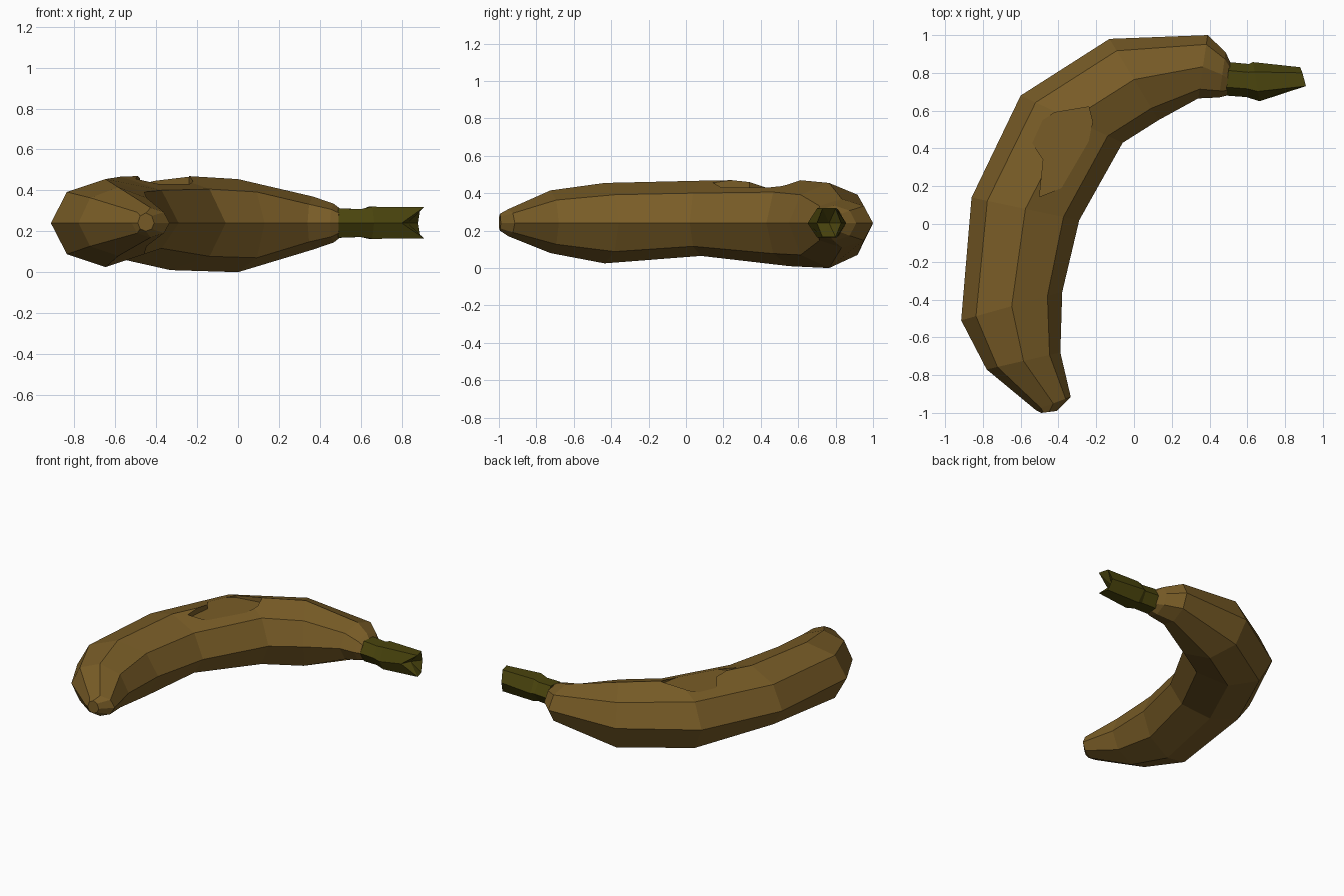
import bpy, bmesh, math
from mathutils import Vector

if "Cube" in bpy.data.objects:
    bpy.data.objects.remove(bpy.data.objects["Cube"])

MID = 0.24


def material(name, color):
    m = bpy.data.materials.new(name)
    m.diffuse_color = (*color, 1)
    m.use_nodes = True
    m.node_tree.nodes["Principled BSDF"].inputs["Base Color"].default_value = m.diffuse_color
    return m


def finish(name, bm, mat=None):
    bmesh.ops.recalc_face_normals(bm, faces=bm.faces)
    me = bpy.data.meshes.new(name)
    bm.to_mesh(me)
    bm.free()
    if mat:
        me.materials.append(mat)
    ob = bpy.data.objects.new(name, me)
    bpy.context.collection.objects.link(ob)
    return ob


def section(bm, outer, inner, top, bottom, sides):
    """Upright ring running from the outer bend over the top to the inner bend."""
    o, i = Vector(outer), Vector(inner)
    peak = max(math.sin(2 * math.pi * k / sides) for k in range(sides))
    ring = []
    for k in range(sides):
        a = 2 * math.pi * k / sides
        p = (o + i) / 2 + (o - i) / 2 * math.cos(a)
        s = math.sin(a) / peak
        z = MID + s * ((top - MID) if s > 0 else (MID - bottom))
        ring.append(bm.verts.new((p.x, p.y, z)))
    return ring


def loft(bm, rings):
    for a, b in zip(rings, rings[1:]):
        n = len(a)
        for k in range(n):
            bm.faces.new((a[k], a[(k + 1) % n], b[(k + 1) % n], b[k]))


brown = material("overripe brown peel", (0.19, 0.108, 0.02))
olive = material("dark olive stem", (0.068, 0.058, 0.004))

# Curved octagonal body: outer point, inner point, top and bottom height
body_rows = [
    ((-0.49, -1.00), (-0.41, -0.99), 0.29, 0.20),
    ((-0.52, -0.985), (-0.335, -0.915), 0.315, 0.17),
    ((-0.78, -0.77), (-0.39, -0.68), 0.415, 0.08),
    ((-0.915, -0.51), (-0.38, -0.36), 0.455, 0.025),
    ((-0.86, 0.14), (-0.29, 0.02), 0.467, 0.065),
    ((-0.60, 0.68), (-0.06, 0.43), 0.475, 0.01),
    ((-0.13, 0.98), (0.13, 0.55), 0.455, 0.0),
    ((0.39, 1.00), (0.34, 0.665), 0.37, 0.11),
    ((0.485, 0.91), (0.45, 0.67), 0.335, 0.145),
    ((0.51, 0.855), (0.49, 0.68), 0.31, 0.17),
]
bm = bmesh.new()
rings = [section(bm, *row, 8) for row in body_rows]
loft(bm, rings)
bm.faces.new(rings[0])
bm.faces.new(rings[-1])
body = finish("fruit_body", bm, brown)

# Shallow flat-bottomed bruise sliced into the upper ridge
outline = [(-0.58, 0.49), (-0.42, 0.59), (-0.24, 0.62), (-0.22, 0.54),
           (-0.28, 0.23), (-0.50, 0.145), (-0.48, 0.34)]
bm = bmesh.new()
floor = [bm.verts.new((x, y, 0.43)) for x, y in outline]
roof = [bm.verts.new((x, y, 0.6)) for x, y in outline]
loft(bm, [floor, roof])
bm.faces.new(floor)
bm.faces.new(roof)
cutter = finish("bruise_cutter", bm, brown)
cutter.hide_render = True
mod = body.modifiers.new("bruise", "BOOLEAN")
mod.operation = "DIFFERENCE"
mod.solver = "EXACT"
mod.object = cutter
bpy.context.view_layer.objects.active = body
bpy.ops.object.modifier_apply(modifier="bruise")
bpy.data.objects.remove(cutter)

# Six-sided stem with a small collar step and a ragged broken end
stem_rows = [
    ((0.505, 0.857), (0.485, 0.68), 0.312, 0.168),
    ((0.61, 0.847), (0.595, 0.672), 0.308, 0.172),
    ((0.63, 0.857), (0.665, 0.65), 0.32, 0.163),
    ((0.88, 0.83), (0.80, 0.70), 0.318, 0.165),
]
bm = bmesh.new()
rings = [section(bm, *row, 6) for row in stem_rows]
for k, v in enumerate(rings[-1]):
    if k in (1, 5):
        v.co.x, v.co.y = 0.892, 0.80
    elif k in (2, 4):
        v.co.x, v.co.y = 0.91, 0.73
loft(bm, rings)
bm.faces.new(rings[0])
hollow = bm.verts.new((0.83, 0.765, MID))
for k in range(6):
    bm.faces.new((rings[-1][k], rings[-1][(k + 1) % 6], hollow))
finish("stem", bm, olive)
